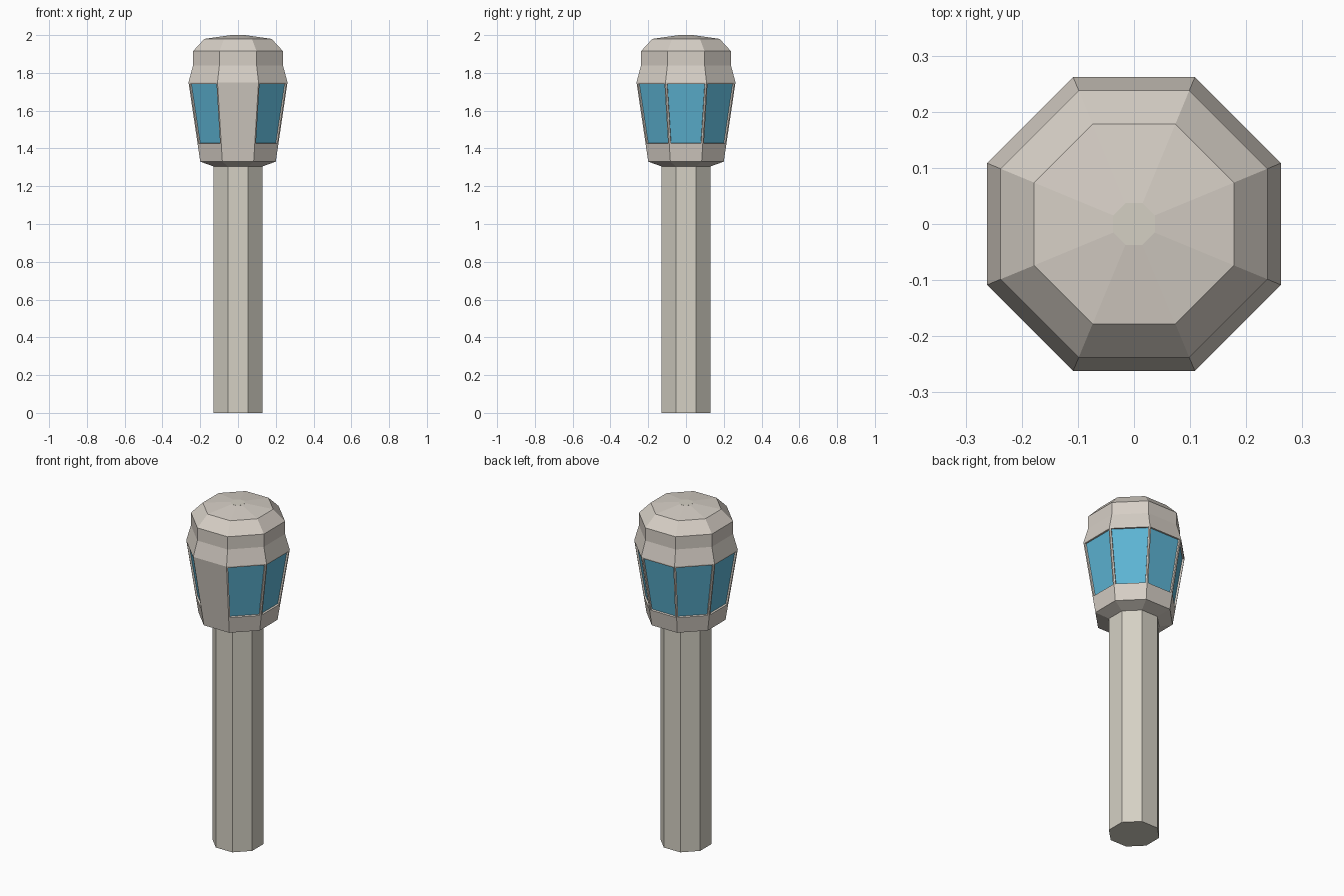
import bpy, bmesh, math

if "Cube" in bpy.data.objects:
    bpy.data.objects.remove(bpy.data.objects["Cube"], do_unlink=True)

SIDES = 8


def make_material(name, rgb):
    mat = bpy.data.materials.new(name)
    mat.use_nodes = True
    colour = (*rgb, 1.0)
    mat.diffuse_color = colour
    mat.node_tree.nodes["Principled BSDF"].inputs["Base Color"].default_value = colour
    return mat


shaft_stone = make_material("shaft concrete", (0.66, 0.63, 0.55))
head_stone = make_material("cabin concrete", (0.67, 0.62, 0.56))
glass = make_material("blue glass", (0.11, 0.46, 0.66))


def octagon_stack(profile):
    """Stack octagons given as (distance to flat side, height), capped at both ends."""
    bm = bmesh.new()
    rings = []
    for apothem, z in profile:
        radius = apothem / math.cos(math.pi / SIDES)
        angles = [(i + 0.5) * math.tau / SIDES for i in range(SIDES)]
        rings.append([bm.verts.new((radius * math.cos(a), radius * math.sin(a), z))
                      for a in angles])
    for low, high in zip(rings, rings[1:]):
        for i in range(SIDES):
            j = (i + 1) % SIDES
            bm.faces.new((low[i], low[j], high[j], high[i]))
    bm.faces.new(rings[0][::-1])
    bm.faces.new(rings[-1])
    bm.normal_update()
    return bm


def finish(bm, name, materials):
    mesh = bpy.data.meshes.new(name)
    bm.to_mesh(mesh)
    bm.free()
    for mat in materials:
        mesh.materials.append(mat)
    obj = bpy.data.objects.new(name, mesh)
    bpy.context.collection.objects.link(obj)
    return obj


# Tall plain shaft
finish(octagon_stack([(0.13, 0), (0.13, 1.305)]), "tower_shaft", [shaft_stone])

# Cabin: flared underside, leaning window band, stepped collar and low roof
SILL, LINTEL = 1.417, 1.75
cabin = octagon_stack([
    (0.13, 1.305), (0.20, 1.33), (0.2128, SILL), (0.262, LINTEL),
    (0.238, 1.84), (0.238, 1.915), (0.178, 1.98), (0.037, 2.0),
])

# Recessed windows on every side of the band except the blank front
panes = [f for f in cabin.faces
         if SILL < f.calc_center_median().z < LINTEL and f.normal.y > -0.9]
bmesh.ops.inset_individual(cabin, faces=panes, thickness=0.012, depth=0)
bmesh.ops.inset_individual(cabin, faces=panes, thickness=0.002, depth=-0.01)
for pane in panes:
    pane.material_index = 1
finish(cabin, "tower_cabin", [head_stone, glass])

# Small cap at the roof centre
finish(octagon_stack([(0.037, 1.998), (0.037, 2.0005)]), "roof_cap", [shaft_stone])
